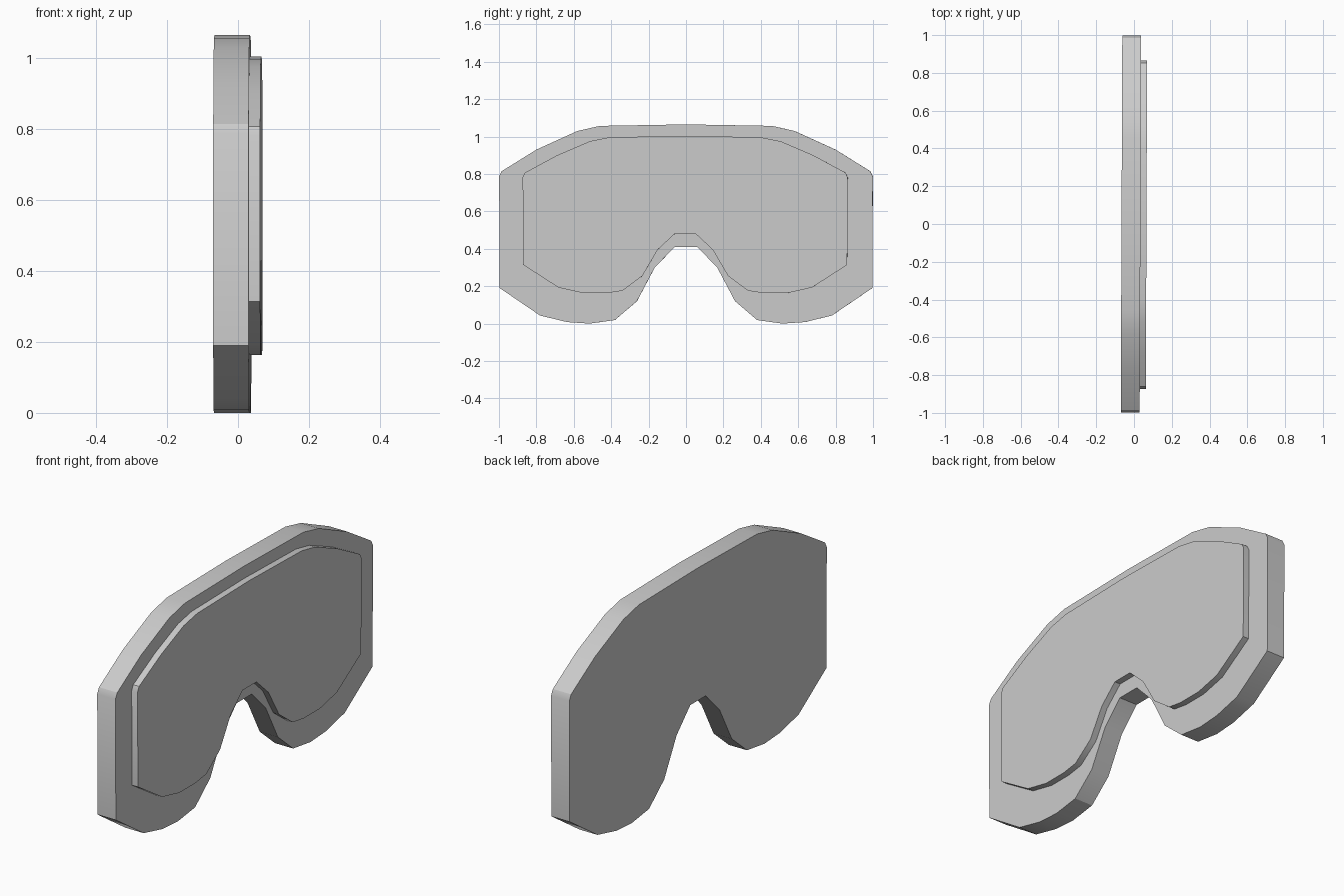
import bpy, bmesh, math

if "Cube" in bpy.data.objects:
    bpy.data.objects.remove(bpy.data.objects["Cube"])

# Half outlines (y, z) from the top centre, round the side, to the notch over the nose
FRAME = [(0, 1.065), (0.46, 1.057), (0.58, 1.03), (0.80, 0.93), (0.985, 0.815),
         (0.999, 0.787), (0.996, 0.19), (0.78, 0.043), (0.635, 0.008), (0.515, 0.0),
         (0.38, 0.019), (0.262, 0.12), (0.167, 0.30), (0.06, 0.41)]
LENS = [(0, 1.004), (0.405, 0.996), (0.51, 0.975), (0.685, 0.90), (0.857, 0.807),
        (0.869, 0.782), (0.866, 0.314), (0.678, 0.193), (0.545, 0.163), (0.42, 0.163),
        (0.335, 0.176), (0.229, 0.255), (0.147, 0.395), (0.054, 0.482)]


def plate(name, half, x0, x1, shift=0.0):
    """Mirror a half outline and extrude it along x."""
    outline = half + [(-y, z) for y, z in reversed(half[1:])]
    bm = bmesh.new()
    face = bm.faces.new([bm.verts.new((x0, y + shift, z)) for y, z in outline])
    new = bmesh.ops.extrude_face_region(bm, geom=[face])["geom"]
    bmesh.ops.translate(bm, vec=(x1 - x0, 0, 0),
                        verts=[g for g in new if isinstance(g, bmesh.types.BMVert)])
    bmesh.ops.recalc_face_normals(bm, faces=bm.faces)
    mesh = bpy.data.meshes.new(name)
    bm.to_mesh(mesh)
    bm.free()
    obj = bpy.data.objects.new(name, mesh)
    bpy.context.collection.objects.link(obj)
    obj.rotation_euler.z = -0.004  # the plates are turned very slightly
    bpy.ops.object.select_all(action='DESELECT')
    obj.select_set(True)
    bpy.context.view_layer.objects.active = obj
    bpy.ops.object.shade_smooth_by_angle(angle=math.radians(30))
    return obj


# Thick backing frame
plate("goggle_frame", FRAME, -0.066, 0.034)
# Thinner raised lens on its +x face
plate("goggle_lens", LENS, 0.030, 0.066, shift=-0.004)
